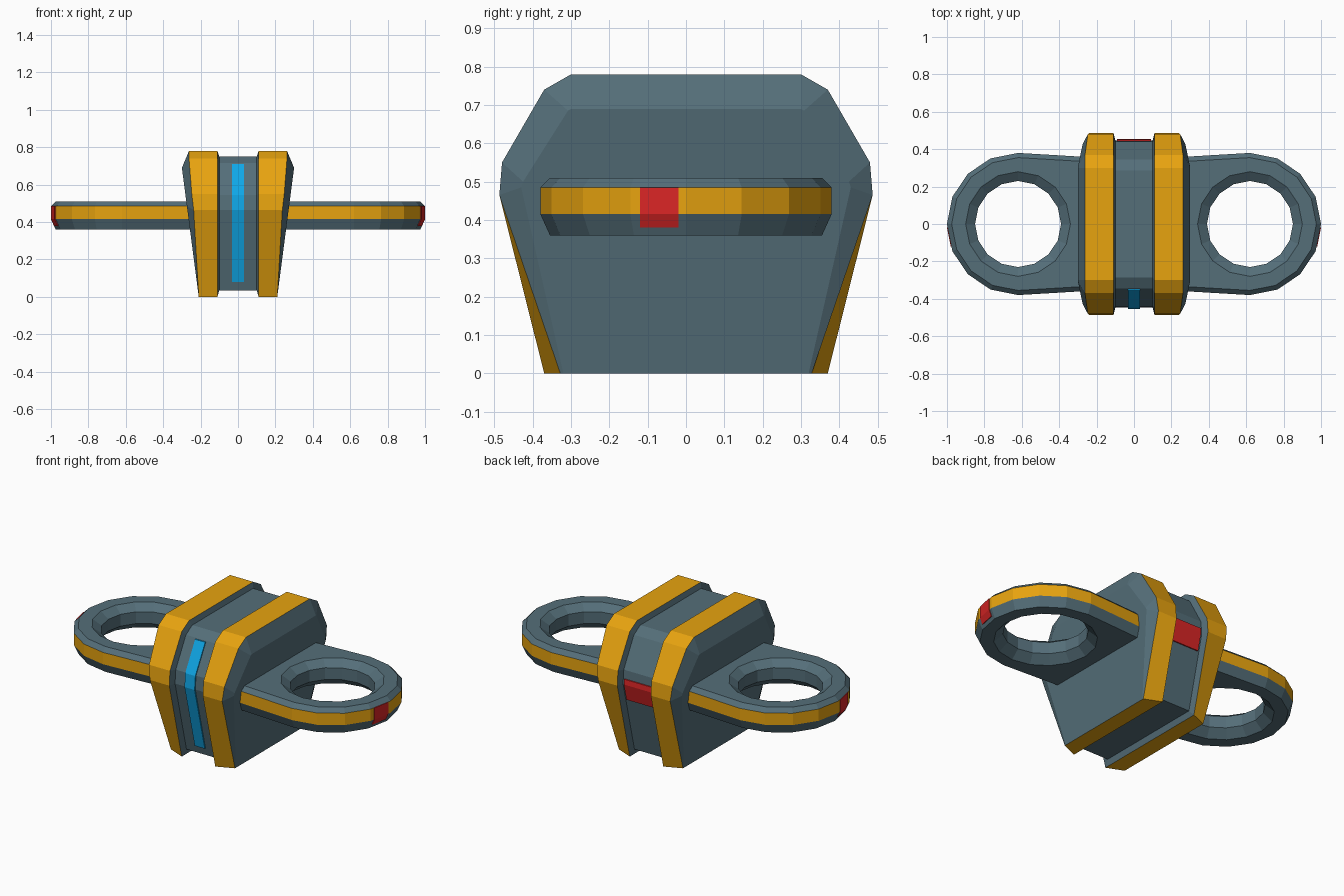
import bpy, bmesh, math

if "Cube" in bpy.data.objects:
    bpy.data.objects.remove(bpy.data.objects["Cube"])


def material(name, rgb):
    m = bpy.data.materials.new(name)
    m.diffuse_color = (*rgb, 1)
    m.use_nodes = True
    m.node_tree.nodes["Principled BSDF"].inputs["Base Color"].default_value = m.diffuse_color
    return m


GREY = material("slate grey", (0.089, 0.156, 0.19))
GOLD = material("golden yellow", (0.83, 0.38, 0.005))
BLUE = material("bright blue", (0.005, 0.40, 0.83))
RED = material("signal red", (0.70, 0.019, 0.019))


def loft(name, rings, mats, painted=(), closed=False):
    """Skin rings of equal length; spans listed in painted get the second material."""
    bm = bmesh.new()
    loops = [[bm.verts.new(p) for p in r] for r in rings]
    n = len(loops[0])
    for i in range(len(loops) if closed else len(loops) - 1):
        a, b = loops[i], loops[(i + 1) % len(loops)]
        for k in range(n):
            j = (k + 1) % n
            bm.faces.new((a[k], a[j], b[j], b[k])).material_index = int(i in painted)
    if not closed:
        bm.faces.new(loops[0])
        bm.faces.new(loops[-1])
    bmesh.ops.recalc_face_normals(bm, faces=bm.faces)
    me = bpy.data.meshes.new(name)
    bm.to_mesh(me)
    bm.free()
    for m in mats:
        me.materials.append(m)
    ob = bpy.data.objects.new(name, me)
    bpy.context.collection.objects.link(ob)
    return ob


# Body: half cross-sections as (x, y, z), mirrored in y, then lofted along x
def section(half, side):
    pts = half + [(x, -y, z) for x, y, z in reversed(half)]
    return [(side * x, y, z) for x, y, z in pts]


core_yz = [(0.285, 0.75), (0.345, 0.715), (0.44, 0.545), (0.447, 0.465), (0.34, 0.035)]
band_yz = [(0.30, 0.78), (0.37, 0.74), (0.48, 0.55), (0.487, 0.465), (0.37, 0.0)]
end_yz = [(0.30, 0.69), (0.308, 0.685), (0.425, 0.50), (0.43, 0.485), (0.32, 0.0)]
rim_x = [0.262, 0.262, 0.247, 0.237, 0.21]

core = [(0.10, y, z) for y, z in core_yz]
band = [(0.11, y, z) for y, z in band_yz]
rim = [(x, y, z) for x, (y, z) in zip(rim_x, band_yz)]
rim[-1] = (0.21, 0.328, 0.0)
end = [(0.21 + 0.09 * z / 0.69, y, z) for y, z in end_yz]
halves = [end, rim, band, core]
loft("body", [section(h, -1) for h in halves] + [section(h, 1) for h in reversed(halves)],
     [GREY, GOLD], painted=(1, 5))


# Side rings: sixteen-sided eyelets whose inner side runs straight into the body
CX = 0.62


def outer(inset, z, s):
    r = 0.38 - inset
    pts = [(CX + r * math.cos(a), r * math.sin(a))
           for a in (math.radians(-90 + 22.5 * k) for k in range(9))]
    side = [(0.45, r - 0.01), (0.20, r - 0.025), (0.20, 0.17)]
    pts += side + [(0.20, 0)] + [(x, -y) for x, y in reversed(side)]
    return [(s * x, y, z) for x, y in pts]


def hole(r, z, s):
    return [(s * (CX + r * math.cos(a)), r * math.sin(a), z)
            for a in (math.radians(-90 + 22.5 * k) for k in range(16))]


for s, label in ((-1, "left"), (1, "right")):
    loft(label + "_ring",
         [outer(0.025, 0.51, s), outer(0, 0.485, s), outer(0, 0.415, s), outer(0.025, 0.36, s),
          hole(0.28, 0.36, s), hole(0.23, 0.405, s), hole(0.23, 0.475, s), hole(0.28, 0.51, s)],
         [GREY, GOLD], painted=(1,), closed=True)
    # Red tag folded over the ring's tip
    tag = [(0.004, 0.485), (0.004, 0.415), (-0.012, 0.38),
           (-0.020, 0.38), (-0.004, 0.415), (-0.004, 0.485)]
    loft(label + "_ring_tag",
         [[(s * (1.0 + 0.2 * y + d), y, z) for d, z in tag] for y in (-0.12, -0.02)], [RED])


# Thin plates that follow the core's front and back
def plate(name, path, half_width, side, mat):
    prof = [(y + 0.007, z) for y, z in path] + [(y - 0.002, z) for y, z in reversed(path)]
    loft(name, [[(x, side * y, z) for y, z in prof] for x in (-half_width, half_width)], [mat])


plate("front_stripe", [(0.348, 0.71), (0.44, 0.545), (0.447, 0.465), (0.351, 0.08)],
      0.033, -1, BLUE)
plate("back_tag", [(0.4445, 0.495), (0.447, 0.465), (0.422, 0.365)], 0.09, 1, RED)
